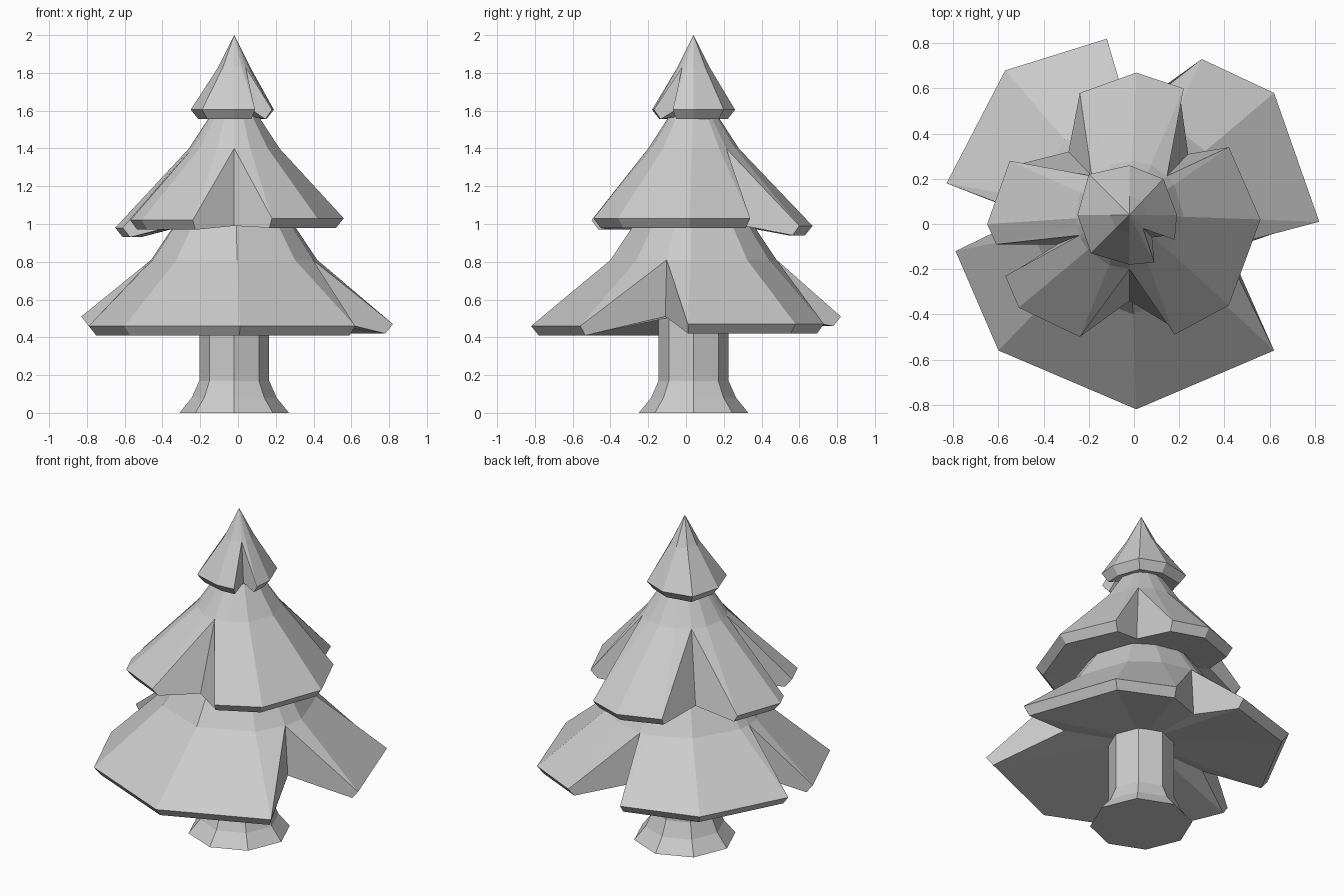
import bpy, bmesh, math

cube = bpy.data.objects.get("Cube")
if cube:
    bpy.data.objects.remove(cube, do_unlink=True)

CX, CY = -0.02, 0.04      # trunk axis

grey = bpy.data.materials.new("plain grey")
grey.use_nodes = True
colour = (0.6, 0.6, 0.6, 1)
grey.diffuse_color = colour
grey.node_tree.nodes["Principled BSDF"].inputs["Base Color"].default_value = colour


def polar(angle, radius, z):
    return (CX + radius * math.cos(angle), CY + radius * math.sin(angle), z)


def skin(name, columns):
    """Join neighbouring columns of points into a closed flat-shaded shell."""
    bm = bmesh.new()
    cols = [[bm.verts.new(p) for p in col] for col in columns]
    for a, b in zip(cols, cols[1:] + cols[:1]):
        for i in range(len(a) - 1):
            bm.faces.new((a[i], a[i + 1], b[i + 1], b[i]))
    bm.faces.new([c[0] for c in cols])
    bm.faces.new([c[-1] for c in reversed(cols)])
    bmesh.ops.remove_doubles(bm, verts=bm.verts, dist=0.001)
    bmesh.ops.recalc_face_normals(bm, faces=bm.faces)
    mesh = bpy.data.meshes.new(name)
    bm.to_mesh(mesh)
    bm.free()
    mesh.materials.append(grey)
    obj = bpy.data.objects.new(name, mesh)
    bpy.context.collection.objects.link(obj)


def tier(name, top, bend, under, valley_z, lobes):
    """Branch skirt: each lobe has a rim height, rim corners and the notch after it."""
    columns = []
    for rim_z, corners, notch in lobes:
        for x, y in corners + [notch]:
            angle = math.atan2(y - CY, x - CX)
            radius = math.hypot(x - CX, y - CY)
            bend_point = polar(angle, *bend)
            if (x, y) == notch:
                rim = [bend_point, (x, y, valley_z)]
            else:
                rim = [(x, y, rim_z), polar(angle, radius - 0.04, rim_z - 0.05)]
            columns.append([polar(angle, *top), bend_point, *rim, polar(angle, *under)])
    skin(name, columns)


# Flared eight-sided trunk
trunk_profile = [(0.29, 0), (0.225, 0.08), (0.185, 0.17), (0.185, 0.7)]
skin("trunk", [[polar(i * math.pi / 4, r, z) for r, z in trunk_profile] for i in range(8)])

# Wide lower branches, three lobes
tier("lower_branches", (0.28, 1.05), (0.44, 0.81), (0.17, 0.52), 0.51, [
    (0.46, [(-0.79, -0.12), (-0.6, -0.56), (0.01, -0.82), (0.62, -0.56)], (0.42, -0.11)),
    (0.47, [(0.82, 0.01), (0.62, 0.58), (0.3, 0.73)], (-0.02, 0.5)),
    (0.51, [(-0.12, 0.82), (-0.57, 0.68), (-0.83, 0.18)], (-0.47, 0.04)),
])

# Middle branches, four lobes
tier("middle_branches", (0.11, 1.6), (0.24, 1.4), (0.25, 1.0), 0.99, [
    (1.03, [(0.18, -0.49), (0.42, -0.36), (0.56, 0.02), (0.42, 0.34)], (0.24, 0.31)),
    (0.99, [(0.22, 0.6), (0.01, 0.67), (-0.24, 0.58)], (-0.29, 0.32)),
    (0.98, [(-0.55, 0.28), (-0.65, 0), (-0.61, -0.09)], (-0.34, -0.09)),
    (1.02, [(-0.57, -0.23), (-0.51, -0.37), (-0.24, -0.5)], (-0.02, -0.34)),
])

# Pointed crown with one notch
tier("crown", (0, 2), (0.085, 1.83), (0.1, 1.57), 1.6, [
    (1.605, [(0.18, -0.07), (0.19, 0.04), (0.13, 0.2), (-0.02, 0.26), (-0.2, 0.22),
             (-0.25, 0.04), (-0.19, -0.13), (-0.02, -0.18), (0.09, -0.17)], (0.08, -0.06)),
])
